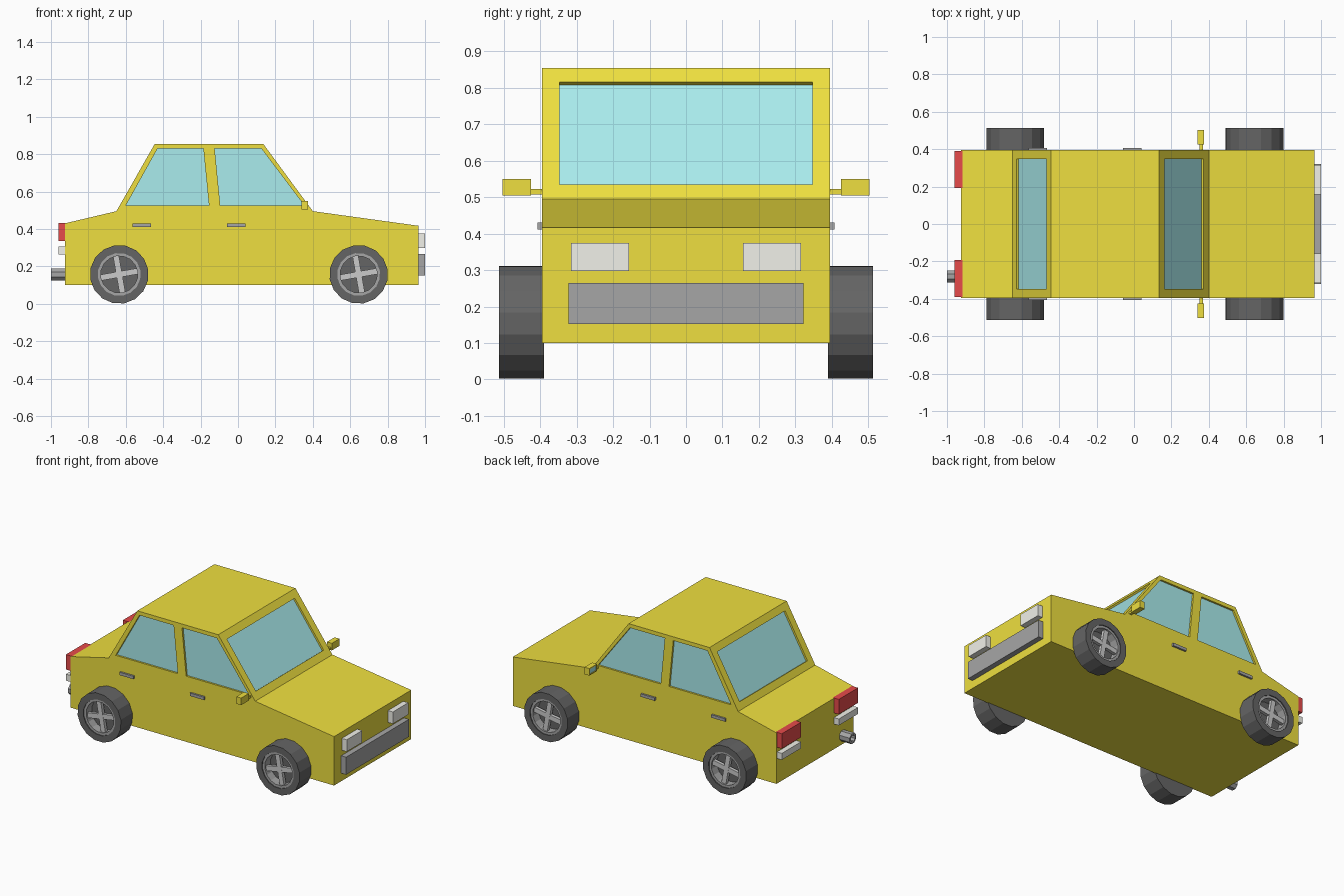
import bpy, bmesh, math
from mathutils import Vector

if "Cube" in bpy.data.objects:
    bpy.data.objects.remove(bpy.data.objects["Cube"])


def material(name, rgb):
    m = bpy.data.materials.new(name)
    m.diffuse_color = (*rgb, 1)
    m.use_nodes = True
    m.node_tree.nodes["Principled BSDF"].inputs["Base Color"].default_value = m.diffuse_color
    return m


YELLOW = material("yellow_paint", (0.86, 0.74, 0.05))
GLASS = material("window_glass", (0.40, 0.84, 0.85))
RUBBER = material("rubber", (0.13, 0.13, 0.13))
DARK = material("dark_grey", (0.38, 0.38, 0.38))
SILVER = material("silver", (0.72, 0.72, 0.72))
RED = material("red_lamp", (0.80, 0.07, 0.07))
WHITE = material("white_lamp", (0.88, 0.88, 0.82))


def make(name, verts, faces, mat):
    me = bpy.data.meshes.new(name)
    me.from_pydata([tuple(v) for v in verts], [], faces)
    bm = bmesh.new()
    bm.from_mesh(me)
    bmesh.ops.recalc_face_normals(bm, faces=bm.faces)
    bm.to_mesh(me)
    bm.free()
    if mat:
        me.materials.append(mat)
    ob = bpy.data.objects.new(name, me)
    bpy.context.collection.objects.link(ob)
    return ob


def slab(name, pts, normal, d0, d1, mat=None):
    """Prism of an outline, from d0 to d1 along the normal."""
    n, k = Vector(normal).normalized(), len(pts)
    verts = [Vector(p) + n * d for d in (d0, d1) for p in pts]
    faces = [list(range(k)), list(range(k, 2 * k))]
    faces += [[i, (i + 1) % k, k + (i + 1) % k, k + i] for i in range(k)]
    return make(name, verts, faces, mat)


def box(name, x, y, z, mat):
    pts = [(x[0], y[0], z[0]), (x[1], y[0], z[0]), (x[1], y[1], z[0]), (x[0], y[1], z[0])]
    return slab(name, pts, (0, 0, 1), 0, z[1] - z[0], mat)


def lathe(name, profile, sides, centre, mat, axis="y", phase=0.0):
    """Turn a closed (radius, position) section about the y or x axis."""
    k, verts, faces = len(profile), [], []
    for i in range(sides):
        a = phase + math.tau * i / sides
        for r, t in profile:
            c, s = r * math.cos(a), r * math.sin(a)
            verts.append(Vector(centre) + Vector((c, t, s) if axis == "y" else (t, c, s)))
        for j in range(k):
            i2, j2 = (i + 1) % sides, (j + 1) % k
            faces.append([i * k + j, i * k + j2, i2 * k + j2, i2 * k + j])
    return make(name, verts, faces, mat)


def glaze(target, name, pts, normal, depth):
    """Cut a shallow recess into the target and lay glass at its floor."""
    cutter = slab("cutter", pts, normal, -depth, 0.02)
    cutter.hide_render = True
    mod = target.modifiers.new("recess", "BOOLEAN")
    mod.operation, mod.solver, mod.object = "DIFFERENCE", "EXACT", cutter
    bpy.context.view_layer.objects.active = target
    bpy.ops.object.modifier_apply(modifier=mod.name)
    bpy.data.objects.remove(cutter)
    slab(name, pts, normal, -depth - 0.006, -depth + 0.002, GLASS)


# Body shell
W = 0.395
profile = [(-0.925, 0.10), (0.965, 0.10), (0.965, 0.417), (0.40, 0.495),
           (0.135, 0.855), (-0.445, 0.855), (-0.65, 0.495), (-0.925, 0.43)]
body = slab("car_body", [(x, -W, z) for x, z in profile], (0, 1, 0), 0, 2 * W, YELLOW)

# Windscreen and rear window on the sloping panels
for name, lo, hi in (("windscreen", (0.40, 0.495), (0.135, 0.855)),
                     ("rear_window", (-0.65, 0.495), (-0.445, 0.855))):
    a, b = Vector((lo[0], 0, lo[1])), Vector((hi[0], 0, hi[1]))
    p, q, y = a.lerp(b, 0.11), a.lerp(b, 0.89), Vector((0, 0.347, 0))
    normal = Vector((b.z - a.z, 0, a.x - b.x)) * (1 if lo[0] > 0 else -1)
    glaze(body, name, [p - y, p + y, q + y, q - y], normal, 0.014)

# Side windows
panes = {"rear_side_window": [(-0.60, 0.525), (-0.155, 0.525), (-0.185, 0.83), (-0.43, 0.83)],
         "front_side_window": [(-0.095, 0.525), (0.355, 0.525), (0.125, 0.83), (-0.125, 0.83)]}
for s in (-1, 1):
    for name, pane in panes.items():
        glaze(body, name, [(x, s * W, z) for x, z in pane], (0, s, 0), 0.014)


def span(s, a, b):
    return sorted((s * a, s * b))


# Grille
box("grille", (0.95, 1.0), (-0.322, 0.322), (0.152, 0.265), DARK)

for s in (-1, 1):
    # Lamps
    box("headlight", (0.95, 1.0), span(s, 0.157, 0.315), (0.298, 0.375), WHITE)
    box("tail_light", (-0.96, -0.91), span(s, 0.193, 0.39), (0.335, 0.432), RED)
    box("reversing_light", (-0.96, -0.91), span(s, 0.193, 0.39), (0.263, 0.305), WHITE)

    # Door handles
    for x in (-0.515, -0.01):
        box("door_handle", (x - 0.05, x + 0.05), span(s, 0.385, 0.407), (0.411, 0.43), DARK)

    # Door mirrors
    box("mirror_arm", (0.35, 0.368), span(s, 0.385, 0.435), (0.508, 0.522), YELLOW)
    housing = box("mirror_housing", (0.34, 0.375), span(s, 0.425, 0.503), (0.504, 0.55), YELLOW)
    glaze(housing, "mirror_glass", [(0.34, s * 0.432, 0.511), (0.34, s * 0.496, 0.511),
                                    (0.34, s * 0.496, 0.543), (0.34, s * 0.432, 0.543)],
          (-1, 0, 0), 0.006)

    # Wheels: tyre, rim, dark backing and a four-armed spoke cross
    for x in (-0.635, 0.645):
        c, ph = (x, 0, 0.157), math.radians(10)
        lathe("tyre", [(0.157, s * 0.39), (0.157, s * 0.513), (0.115, s * 0.513), (0.115, s * 0.39)],
              16, c, RUBBER, phase=ph)
        lathe("wheel_rim", [(0.116, s * 0.42), (0.116, s * 0.507), (0.099, s * 0.507), (0.099, s * 0.42)],
              16, c, DARK, phase=ph)
        hub = [(x + 0.117 * math.cos(ph + math.tau * i / 16), s * 0.39,
                0.157 + 0.117 * math.sin(ph + math.tau * i / 16)) for i in range(16)]
        slab("wheel_backing", hub, (0, s, 0), 0, 0.06, RUBBER)
        for turn in (0, math.pi / 2):
            u = Vector((math.cos(ph + turn), 0, math.sin(ph + turn)))
            v = Vector((-u.z, 0, u.x))
            m = Vector((x, s * 0.475, 0.157))
            arm = [m + u * a + v * b for a, b in ((-0.102, -0.016), (0.102, -0.016),
                                                  (0.102, 0.016), (-0.102, 0.016))]
            slab("wheel_spoke", arm, (0, s, 0), 0, 0.022 if turn else 0.021, SILVER)

# Exhaust pipe
lathe("exhaust_pipe", [(0.035, -0.075), (0.035, 0.02), (0.022, 0.02), (0.022, -0.075)],
      8, (-0.925, -0.28, 0.157), DARK, axis="x", phase=math.pi / 8)
